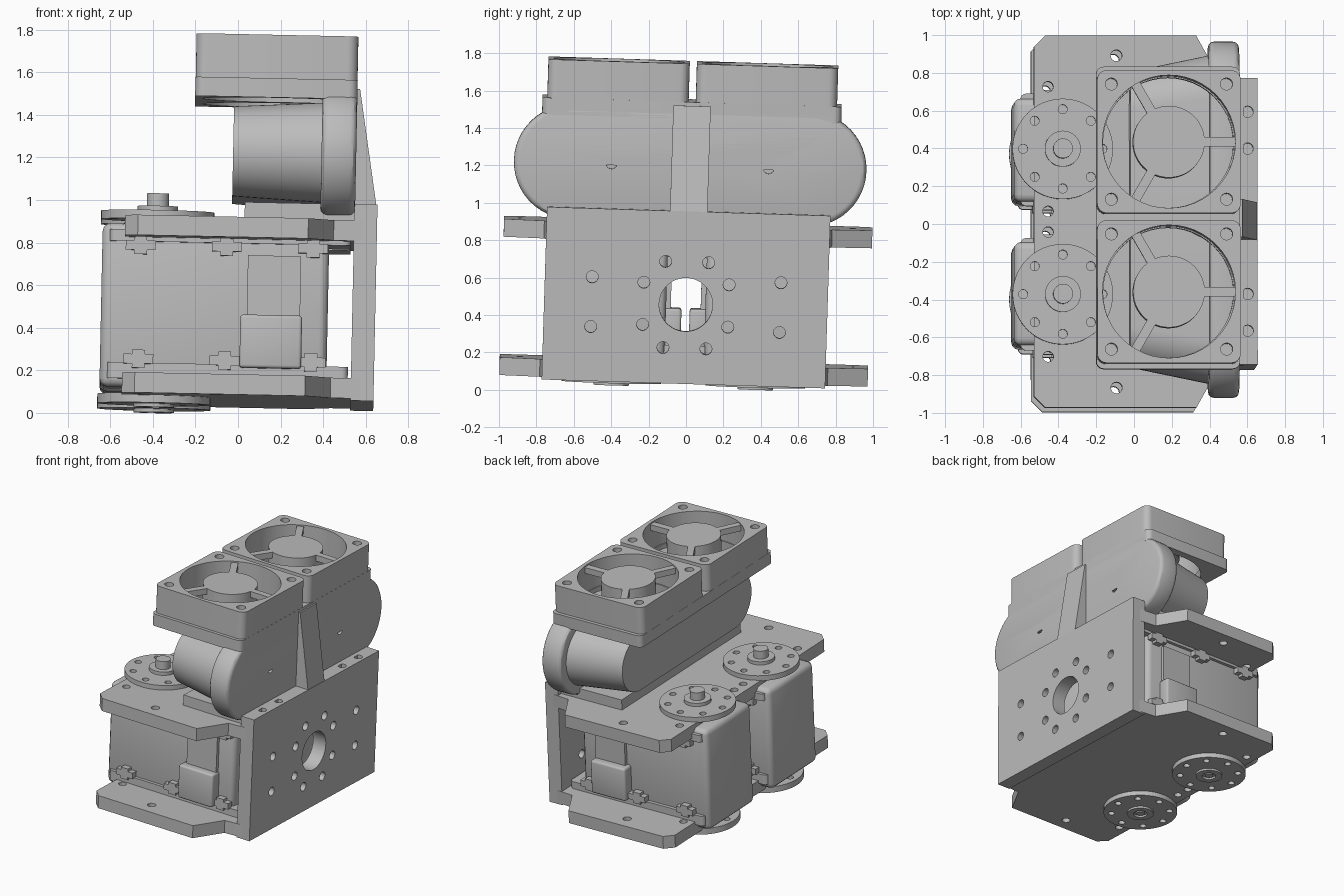
import bpy, bmesh
from math import radians, cos, sin, tau
from mathutils import Matrix, Vector

if "Cube" in bpy.data.objects:
    bpy.data.objects.remove(bpy.data.objects["Cube"])

grey = bpy.data.materials.new("plain grey")
grey.use_nodes = True
grey.diffuse_color = (0.5, 0.5, 0.5, 1)
grey.node_tree.nodes["Principled BSDF"].inputs["Base Color"].default_value = grey.diffuse_color
parts = []


def place(axis, u, v, w):
    return Vector({"x": (w, u, v), "y": (u, w, v), "z": (u, v, w)}[axis])


def add_prism(bm, pts, axis, lo, hi, rounding=0.0, soft=0.0, taper=1.0):
    """Extrude a 2D outline along an axis; taper scales the low end."""
    n = len(pts)
    cu, cv = (sum(p[i] for p in pts) / n for i in (0, 1))
    low = [bm.verts.new(place(axis, cu + (u - cu) * taper, cv + (v - cv) * taper, lo)) for u, v in pts]
    top = [bm.verts.new(place(axis, u, v, hi)) for u, v in pts]
    faces = [bm.faces.new(low), bm.faces.new(top)]
    faces += [bm.faces.new((low[i], low[i - 1], top[i - 1], top[i])) for i in range(n)]
    bmesh.ops.recalc_face_normals(bm, faces=faces)
    if rounding:
        edges = [bm.edges.get((a, b)) for a, b in zip(low, top)]
        bmesh.ops.bevel(bm, geom=edges, offset=rounding, segments=6, profile=0.5, affect="EDGES")
    if soft:
        bm.normal_update()
        edges = [e for e in bm.edges if e.calc_face_angle(0) > 0.7]
        bmesh.ops.bevel(bm, geom=edges, offset=soft, segments=3, profile=0.5, affect="EDGES")


def circle(u, v, r, n=32):
    return [(u + r * cos(tau * i / n), v + r * sin(tau * i / n)) for i in range(n)]


def make(name, bm, real=True):
    mesh = bpy.data.meshes.new(name)
    bm.to_mesh(mesh)
    bm.free()
    mesh.materials.append(grey)
    obj = bpy.data.objects.new(name, mesh)
    bpy.context.collection.objects.link(obj)
    if real:
        parts.append(obj)
    return obj


def prism(name, *args, **kw):
    bm = bmesh.new()
    add_prism(bm, *args, **kw)
    return make(name, bm)


def box(name, x, y, z, **kw):
    return prism(name, [(x[0], y[0]), (x[1], y[0]), (x[1], y[1]), (x[0], y[1])], "z", *z, **kw)


def cylinder(name, axis, u, v, r, lo, hi, **kw):
    return prism(name, circle(u, v, r, 48), axis, lo, hi, **kw)


def drill(obj, holes):
    """Cut round holes given as (axis, u, v, radius, low, high)."""
    bm = bmesh.new()
    for axis, u, v, r, lo, hi in holes:
        add_prism(bm, circle(u, v, r, 48 if r > 0.1 else 16), axis, lo, hi)
    cutter = make("cutter", bm, False)
    cutter.hide_render = True
    mod = obj.modifiers.new("holes", "BOOLEAN")
    mod.object, mod.operation, mod.solver = cutter, "DIFFERENCE", "EXACT"
    graph = bpy.context.evaluated_depsgraph_get()
    mesh = bpy.data.meshes.new_from_object(obj.evaluated_get(graph))
    obj.modifiers.clear()
    obj.data = mesh
    bpy.data.objects.remove(cutter)


def span(s, a, b):
    return tuple(sorted((s * a, s * b)))


SERVO_Y, HORN_X, FAN_X, FAN_Y = 0.385, -0.378, 0.167, 0.397

# Back wall with its bolt pattern
wall = box("back_wall", (0.545, 0.653), (-0.758, 0.758), (0.045, 0.968))
holes = [("x", 0, 0.469, 0.143, 0.4, 0.8)]
for s in (1, -1):
    for y, z in ((0.505, 0.602), (0.505, 0.336), (0.228, 0.582), (0.228, 0.356), (0.115, 0.697), (0.115, 0.236)):
        holes.append(("x", s * y, z, 0.032, 0.4, 0.8))
    holes += [("z", 0.6, s * y, 0.03, 0.9, 1.1) for y in (0.58, 0.385)]
drill(wall, holes)

# Upper and lower side plates
half = [(0.6, 0.757), (0.45, 0.77), (0.33, 0.985), (-0.47, 0.985), (-0.53, 0.925), (-0.53, 0.66)]
outline = [(x, -y) for x, y in half][::-1] + half
outline = [p for p in outline]
for name, lo, hi in (("upper_plate", 0.795, 0.89), ("lower_plate", 0.055, 0.15)):
    plate = prism(name, outline, "z", lo, hi)
    outer = hi if lo > 0.5 else lo
    holes = []
    for s in (1, -1):
        holes.append(("z", -0.093, s * 0.88, 0.03, lo - 0.1, hi + 0.1))
        holes.append(("z", -0.093, s * 0.88, 0.09, outer - 0.012, outer + 0.012))
        holes += [("z", -0.455, s * y, 0.028, lo - 0.1, hi + 0.1) for y in (0.715, 0.055)]
    drill(plate, holes)

# Pair of servos
for s, side in ((1, "left"), (-1, "right")):
    y = span(s, 0.105, 0.655)
    box(side + "_servo_body", (-0.635, 0.43), y, (0.09, 0.86), soft=0.04)
    for end, z, tab_z in (("upper", (0.775, 0.83), (0.735, 0.78)), ("lower", (0.13, 0.205), (0.2, 0.245))):
        box(f"{side}_servo_{end}_cap", (-0.6, 0.53), span(s, 0.085, 0.68), z, rounding=0.03)
        for i, x in enumerate((-0.455, -0.05, 0.355)):
            for edge in ((0.655, 0.7), (0.11, 0.065)):
                tab = box(f"{side}_servo_{end}_tab", (x - 0.07, x + 0.07), span(s, *edge), tab_z)
                box(f"{side}_servo_{end}_nut", (x - 0.03, x + 0.03), span(s, *edge),
                    (tab_z[0] - 0.02, tab_z[1] + 0.02))
    for edge, inner in ((0.68, 0.64), (0.08, 0.12)):
        box(side + "_servo_cable_channel", (0.05, 0.3), span(s, edge, inner), (0.2, 0.72))
    for edge, inner in ((0.735, 0.64), (0.022, 0.12)):
        box(side + "_servo_connector", (0.02, 0.31), span(s, edge, inner), (0.19, 0.44), soft=0.015)
    # Output horns above and below
    cy = s * SERVO_Y
    for end, lo, hi in (("upper", 0.885, 0.925), ("lower", 0.02, 0.065)):
        horn = cylinder(f"{side}_{end}_horn", "z", HORN_X, cy, 0.266, lo, hi)
        drill(horn, [("z", u, v, 0.024, lo - 0.1, hi + 0.1) for u, v in circle(HORN_X, cy, 0.21, 8)])
    cylinder(side + "_upper_hub", "z", HORN_X, cy, 0.095, 0.9, 0.95)
    cylinder(side + "_upper_shaft", "z", HORN_X, cy, 0.052, 0.9, 1.01)
    hub = cylinder(side + "_lower_hub", "z", HORN_X, cy, 0.095, 0.005, 0.05)
    drill(hub, [("z", HORN_X, cy, 0.05, -0.1, 0.025)])
    cylinder(side + "_lower_screw", "z", HORN_X, cy, 0.03, 0.008, 0.06)

# Riser and rear brace carrying the upper housing
box("riser", (0.03, 0.58), (-0.72, 0.72), (0.88, 0.968))
prism("rear_brace", [(0.53, 0.95), (0.653, 0.95), (0.56, 1.53), (0.53, 1.53)], "y", -0.1, 0.1)


def stadium(cy, cz, r, n=24):
    right = [(cy + r * cos(tau * (i / (2 * n) - 0.25)), cz + r * sin(tau * (i / (2 * n) - 0.25)))
             for i in range(n + 1)]
    return right + [(-u, 2 * cz - v) for u, v in right]


# Rounded housing, its tapered drum and the fan mount
shell = prism("housing_shell", stadium(0.638, 1.21, 0.305), "x", 0.385, 0.548, soft=0.03)
drill(shell, [("x", s * 0.42, 1.21, 0.03, 0.5, 0.7) for s in (1, -1)])
box("housing_neck", (0.385, 0.548), (-0.755, 0.755), (1.2, 1.5))
prism("housing_drum", stadium(0.635, 1.21, 0.235), "x", -0.03, 0.39, taper=0.9)
mount = box("fan_mount", (-0.214, 0.548), (-0.8, 0.8), (1.46, 1.55), rounding=0.04)
drill(mount, [("z", FAN_X, s * FAN_Y, 0.345, 1.3, 1.7) for s in (1, -1)])

# Twin fans
for s, side in ((1, "left"), (-1, "right")):
    cy = s * FAN_Y
    frame = box(side + "_fan_frame", (FAN_X - 0.38, FAN_X + 0.38), (cy - 0.378, cy + 0.378),
                (1.545, 1.755), rounding=0.05)
    holes = [("z", FAN_X, cy, 0.352, 1.4, 1.9)]
    holes += [("z", FAN_X + a * 0.305, cy + b * 0.305, 0.032, 1.65, 1.9) for a in (1, -1) for b in (1, -1)]
    drill(frame, holes)
    cylinder(side + "_fan_hub", "z", FAN_X, cy, 0.19, 1.58, 1.745)
    for k in range(3):
        a = tau * k / 3
        spoke = [(0.17, -0.025), (0.365, -0.025), (0.365, 0.025), (0.17, 0.025)]
        pts = [(FAN_X + u * cos(a) - v * sin(a), cy + u * sin(a) + v * cos(a)) for u, v in spoke]
        prism(side + "_fan_spoke", pts, "z", 1.7, 1.745)

# The whole assembly leans slightly
lean = (Matrix.Translation((0, 0.012, 0.88)) @ Matrix.Rotation(radians(1.2), 4, "Y")
        @ Matrix.Rotation(radians(-1.8), 4, "X") @ Matrix.Translation((0, 0, -0.88)))
bpy.ops.object.select_all(action="DESELECT")
for obj in parts:
    obj.data.transform(lean)
    obj.select_set(True)
bpy.context.view_layer.objects.active = parts[0]
bpy.ops.object.shade_smooth_by_angle(angle=radians(30))
